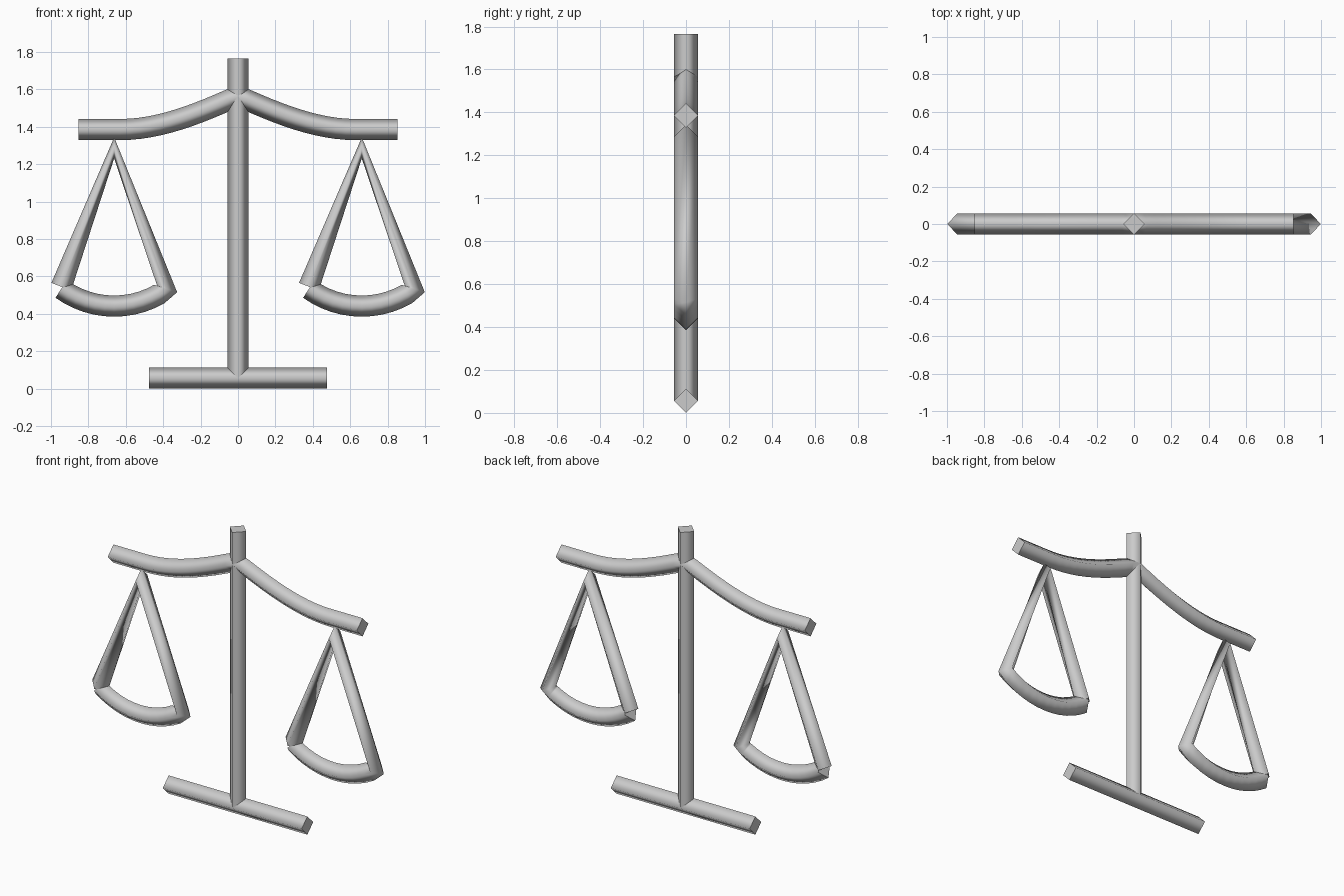
import bpy, bmesh, math
from mathutils import Vector

if "Cube" in bpy.data.objects:
    bpy.data.objects.remove(bpy.data.objects["Cube"])

R = 0.0565  # half diagonal of the square bar

metal = bpy.data.materials.new("grey metal")
metal.diffuse_color = (0.6, 0.6, 0.6, 1)
metal.use_nodes = True
metal.node_tree.nodes["Principled BSDF"].inputs["Base Color"].default_value = metal.diffuse_color


def bar(name, path):
    """Sweep a diamond section along a list of (x, z) points, with flat caps."""
    pts = [Vector((x, 0, z)) for x, z in path]
    bm = bmesh.new()
    rings = []
    for i, p in enumerate(pts):
        t = Vector()
        if i > 0:
            t += (p - pts[i - 1]).normalized()
        if i < len(pts) - 1:
            t += (pts[i + 1] - p).normalized()
        t.normalize()
        side = Vector((t.z, 0, -t.x)) * R
        depth = Vector((0, R, 0))
        rings.append([bm.verts.new(p + o) for o in (side, depth, -side, -depth)])
    for a, b in zip(rings, rings[1:]):
        for k in range(4):
            m = (k + 1) % 4
            bm.faces.new((a[k], a[m], b[m], b[k])).smooth = True
    bm.faces.new(rings[0])
    bm.faces.new(rings[-1])
    bmesh.ops.recalc_face_normals(bm, faces=bm.faces[:])
    mesh = bpy.data.meshes.new(name)
    bm.to_mesh(mesh)
    bm.free()
    mesh.materials.append(metal)
    obj = bpy.data.objects.new(name, mesh)
    bpy.context.collection.objects.link(obj)


def bezier(a, b, c, d, n=12):
    out = []
    for i in range(n + 1):
        t = i / n
        w = ((1 - t) ** 3, 3 * t * (1 - t) ** 2, 3 * t * t * (1 - t), t ** 3)
        out.append(tuple(sum(wk * p[j] for wk, p in zip(w, (a, b, c, d)))
                         for j in (0, 1)))
    return out


# foot and upright
bar("base", [(-0.475, R), (0.475, R)])
bar("post", [(0, R), (0, 1.765)])

# curved beam, mirrored about the post
half = [(-0.853, 1.385)] + bezier((-0.63, 1.385), (-0.42, 1.385),
                                  (-0.21, 1.47), (0, 1.565))
bar("beam", half + [(-x, z) for x, z in reversed(half[:-1])])

# each hanger and its pan are one bent bar: up, down, then back along an arc
half_w, sag, rim = 0.283, 0.092, 0.533
arc_r = (half_w ** 2 + sag ** 2) / (2 * sag)
angle = math.asin(half_w / arc_r)
for name, cx in (("left_pan", -0.662), ("right_pan", 0.662)):
    path = [(cx - half_w, rim + 0.012), (cx, 1.287)]
    for i in range(13):
        a = angle * (1 - i / 6)
        path.append((cx + arc_r * math.sin(a),
                     rim - sag + arc_r * (1 - math.cos(a))))
    bar(name, path)
